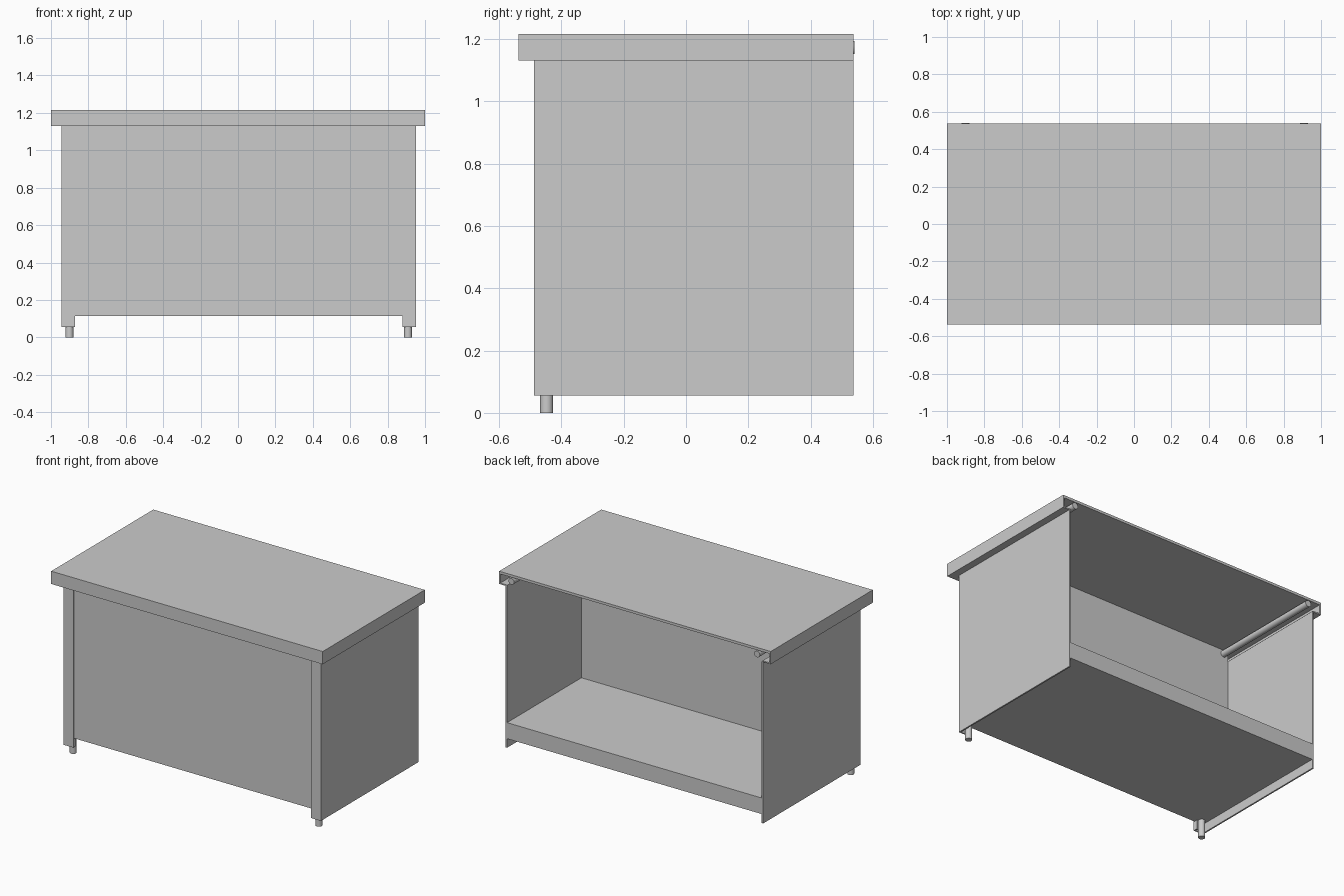
import bpy, bmesh, math
from mathutils import Vector, Matrix

if "Cube" in bpy.data.objects:
    bpy.data.objects.remove(bpy.data.objects["Cube"])

CX = 0.004   # symmetry line of the carcass
BACK = 0.537


def finish(name, bm):
    bmesh.ops.recalc_face_normals(bm, faces=bm.faces)
    me = bpy.data.meshes.new(name)
    bm.to_mesh(me)
    bm.free()
    ob = bpy.data.objects.new(name, me)
    bpy.context.collection.objects.link(ob)
    return ob


def prism(name, pts, to3d, direction):
    """Extrude a closed 2D profile along a direction."""
    bm = bmesh.new()
    face = bm.faces.new([bm.verts.new(to3d(a, b)) for a, b in pts])
    new = bmesh.ops.extrude_face_region(bm, geom=[face])["geom"]
    bmesh.ops.translate(bm, vec=direction,
                        verts=[v for v in new if isinstance(v, bmesh.types.BMVert)])
    return finish(name, bm)


def box(name, x, y, z):
    bm = bmesh.new()
    bmesh.ops.create_cube(bm, size=1)
    for v in bm.verts:
        v.co = Vector([(r[0] + r[1]) / 2 + c * (r[1] - r[0])
                       for r, c in zip((x, y, z), v.co)])
    return finish(name, bm)


def rod(name, start, end, r):
    a, b = Vector(start), Vector(end)
    bm = bmesh.new()
    turn = (b - a).to_track_quat('Z', 'Y').to_matrix().to_4x4()
    bmesh.ops.create_cone(bm, cap_ends=True, segments=24, radius1=r, radius2=r,
                          depth=(b - a).length,
                          matrix=Matrix.Translation((a + b) / 2) @ turn)
    ob = finish(name, bm)
    bpy.context.view_layer.objects.active = ob
    ob.select_set(True)
    bpy.ops.object.shade_smooth_by_angle(angle=math.radians(40))
    ob.select_set(False)


# Worktop: thin sheet folded down into a skirt, open at the back
box("worktop_sheet", (-1, 1), (-BACK, BACK), (1.198, 1.215))
box("front_skirt", (-1, 1), (-BACK, -BACK + 0.008), (1.13, 1.2))
box("front_skirt_lip", (-0.995, 0.995), (-BACK + 0.004, -0.48), (1.13, 1.138))

# Body: hollow front cabinet and low shelf in one L profile
outline = [(-0.48, 0.115), (BACK, 0.115), (BACK, 0.222),
           (-0.245, 0.222), (-0.245, 1.2), (-0.48, 1.2)]
half = 0.939
prism("cabinet_and_shelf", outline,
      lambda y, z: (CX - half, y, z), (2 * half, 0, 0))

for side, label in ((-1, "left"), (1, "right")):
    def span(a, b):
        return sorted((CX + side * a, CX + side * b))

    # Skirt and its inward lip along each end of the worktop
    box(label + "_skirt", sorted((side * 0.992, side)), (-BACK, BACK), (1.13, 1.2))
    box(label + "_skirt_lip", sorted((side * 0.94, side * 0.995)),
        (-BACK + 0.004, BACK), (1.13, 1.138))

    # Side panel folded around the front corner, with a short return
    plan = [(0.948, BACK), (0.948, -0.487), (0.876, -0.487), (0.876, -0.457),
            (0.884, -0.457), (0.884, -0.479), (0.938, -0.479), (0.938, BACK)]
    prism(label + "_side_panel", plan,
          lambda x, y: (CX + side * x, y, 0.055), (0, 0, 1.077))

    # Front foot and the rail under the worktop
    fx = CX + side * 0.905
    rod(label + "_foot", (fx, -0.447, 0), (fx, -0.447, 0.12), 0.021)
    rod(label + "_rail", (fx, -0.25, 1.172), (fx, 0.54, 1.172), 0.021)
